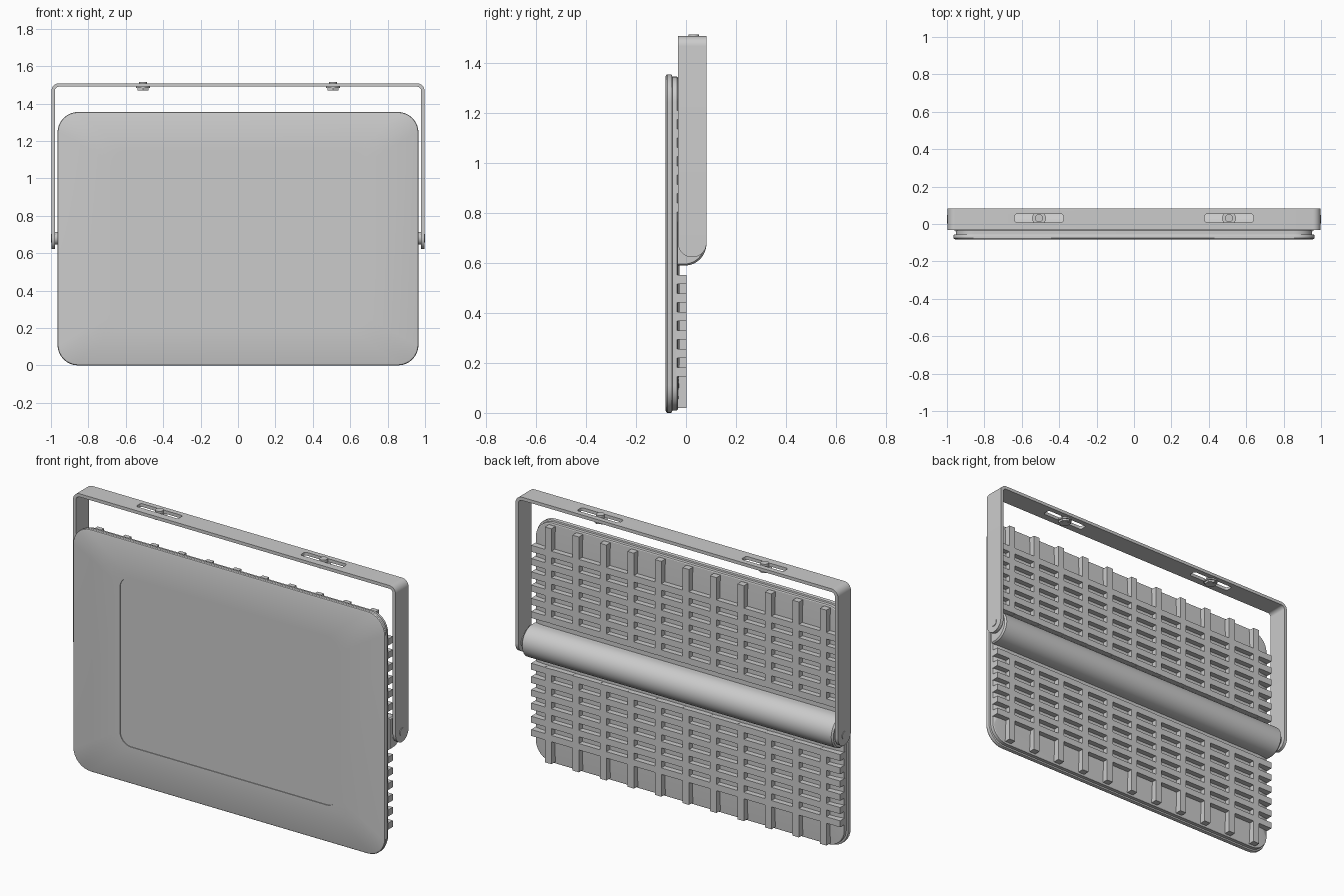
import bpy, bmesh, math
from mathutils import Matrix, Vector

if "Cube" in bpy.data.objects:
    bpy.data.objects.remove(bpy.data.objects["Cube"])

grey = bpy.data.materials.new("light_grey_metal")
grey.diffuse_color = (0.6, 0.6, 0.6, 1)
grey.use_nodes = True
grey.node_tree.nodes["Principled BSDF"].inputs["Base Color"].default_value = grey.diffuse_color
ZC = 0.6775           # middle height of the lamp body
PY, PZ = 0.025, 0.68  # pivot of the bracket


def finish(name, bm):
    bmesh.ops.recalc_face_normals(bm, faces=bm.faces)
    me = bpy.data.meshes.new(name)
    bm.to_mesh(me)
    bm.free()
    me.materials.append(grey)
    ob = bpy.data.objects.new(name, me)
    bpy.context.collection.objects.link(ob)
    return ob


def rounded_rect(hw, hh, r, n=8):
    pts = []
    for k, (sx, sy) in enumerate([(1, 1), (-1, 1), (-1, -1), (1, -1)]):
        for i in range(n + 1):
            a = math.pi / 2 * (k + i / n)
            pts.append((sx * (hw - r) + r * math.cos(a), sy * (hh - r) + r * math.sin(a)))
    return pts


def loft(bm, rings):
    """Skin a list of equal-length closed rings and cap both ends."""
    vs = [[bm.verts.new(p) for p in ring] for ring in rings]
    for a, b in zip(vs, vs[1:]):
        for i in range(len(a)):
            j = (i + 1) % len(a)
            bm.faces.new((a[i], a[j], b[j], b[i]))
    bm.faces.new(vs[0])
    bm.faces.new(vs[-1])


def box(bm, x0, x1, y0, y1, z0, z1):
    m = Matrix.Translation(((x0 + x1) / 2, (y0 + y1) / 2, (z0 + z1) / 2)) @ \
        Matrix.Diagonal((x1 - x0, y1 - y0, z1 - z0, 1))
    bmesh.ops.create_cube(bm, size=1, matrix=m)


def cylinder(bm, center, r, h, axis='Z', n=24):
    m = Matrix.Translation(center)
    if axis == 'X':
        m = m @ Matrix.Rotation(math.pi / 2, 4, 'Y')
    bmesh.ops.create_cone(bm, cap_ends=True, segments=n, radius1=r, radius2=r, depth=h, matrix=m)


def body(name, sections):
    bm = bmesh.new()
    loft(bm, [[(x, y, ZC + z) for x, z in rounded_rect(hw, hh, r)] for y, hw, hh, r in sections])
    return finish(name, bm)


# front cover with the shallow recessed window
body("front_cover", [
    (-0.078, 0.673, 0.4715, 0.07), (-0.082, 0.673, 0.4715, 0.07),
    (-0.082, 0.955, 0.6675, 0.10), (-0.0795, 0.962, 0.6745, 0.107),
    (-0.075, 0.965, 0.6775, 0.11), (-0.062, 0.965, 0.6775, 0.11),
    (-0.057, 0.963, 0.6755, 0.108), (-0.055, 0.957, 0.6695, 0.102)])

# rear housing, gently sloped near its rim
body("rear_housing", [
    (-0.056, 0.953, 0.668, 0.10), (-0.036, 0.953, 0.668, 0.10),
    (-0.033, 0.949, 0.664, 0.097), (-0.027, 0.90, 0.55, 0.08)])

# cooling fins: vertical ribs and cross bars, above and below the tube
bm = bmesh.new()
ribs = [-0.85 + 0.17 * i for i in range(11)]
W, BACK, FRONT = 0.02, 0.003, -0.04
for x in ribs:
    box(bm, x - W, x + W, FRONT, BACK, 0.02, 0.55)
edges = [-0.955 - W] + ribs + [0.955 + W]
for k in range(6):
    z = 0.163 + 0.074 * k
    for a, b in zip(edges, edges[1:]):
        box(bm, a + W, b - W, FRONT, BACK, z - 0.018, z + 0.018)
geom = bm.verts[:] + bm.edges[:] + bm.faces[:]
dup = bmesh.ops.duplicate(bm, geom=geom)["geom"]
for v in dup:
    if isinstance(v, bmesh.types.BMVert):
        v.co.z = 2 * ZC - v.co.z
finish("cooling_fins", bm)

# rounded tube across the back
R, CY = 0.088, -0.006
arc = [(CY + R * math.cos(a), R * math.sin(a))
       for a in [-math.pi / 2 + math.pi * i / 24 for i in range(25)]]
profile = [(-0.035, -R)] + arc + [(-0.035, R)]
bm = bmesh.new()
loft(bm, [[(x, -0.03 + (y + 0.03) * s, ZC + z * s) for y, z in profile]
          for x, s in [(-0.963, 0.93), (-0.955, 1), (0.955, 1), (0.963, 0.93)]])
finish("rear_tube", bm)

# U-shaped bracket strip
Y0, Y1, T, OUT, TOP, CR = -0.032, 0.082, 0.018, 0.997, 1.508, 0.04


def u_half(off):
    r = CR - off
    return [(OUT - off, PZ)] + [
        (OUT - CR + r * math.cos(a), TOP - CR + r * math.sin(a))
        for a in [math.pi / 2 * i / 8 for i in range(9)]]


def u_path(off):
    h = u_half(off)
    return h + [(-x, z) for x, z in reversed(h)]


outline = u_path(0) + u_path(T)[::-1]
bm = bmesh.new()
loft(bm, [[(x, y, z) for x, z in outline] for y in (Y0, Y1)])
bracket = finish("bracket", bm)

# two adjustment slots cut in the top of the bracket
bm = bmesh.new()
for cx in (-0.508, 0.508):
    loft(bm, [[(cx + x, 0.031 + y, z) for x, y in rounded_rect(0.13, 0.022, 0.012, 4)]
              for z in (1.45, 1.55)])
cutter = finish("slot_cutter", bm)
mod = bracket.modifiers.new("slots", 'BOOLEAN')
mod.operation, mod.solver, mod.object = 'DIFFERENCE', 'EXACT', cutter
bpy.context.view_layer.objects.active = bracket
bpy.ops.object.modifier_apply(modifier=mod.name)
bpy.data.objects.remove(cutter)

# rounded bracket ends, pivot bolts and washers
for s, side in ((-1, "left"), (1, "right")):
    bm = bmesh.new()
    half = [(PY + 0.057 * math.cos(a), PZ + 0.057 * math.sin(a))
            for a in [math.pi + math.pi * i / 24 for i in range(25)]]
    loft(bm, [[(s * x, y, z) for y, z in half] for x in (OUT - T, OUT)])
    finish("bracket_end_" + side, bm)
    bm = bmesh.new()
    cylinder(bm, (s * 0.98, PY, PZ), 0.022, 0.04, 'X')
    cylinder(bm, (s * 0.969, PY, PZ), 0.034, 0.022, 'X')
    finish("pivot_bolt_" + side, bm)

# mounting bolts in the slots
for s, side in ((-1, "left"), (1, "right")):
    bm = bmesh.new()
    x, y = s * 0.508, 0.031
    cylinder(bm, (x, y, 1.4925), 0.021, 0.045)
    cylinder(bm, (x, y, 1.486), 0.037, 0.008)
    cylinder(bm, (x, y, 1.477), 0.033, 0.012, n=6)
    finish("mounting_bolt_" + side, bm)

bpy.ops.object.select_all(action='SELECT')
bpy.ops.object.shade_smooth_by_angle(angle=math.radians(30))
